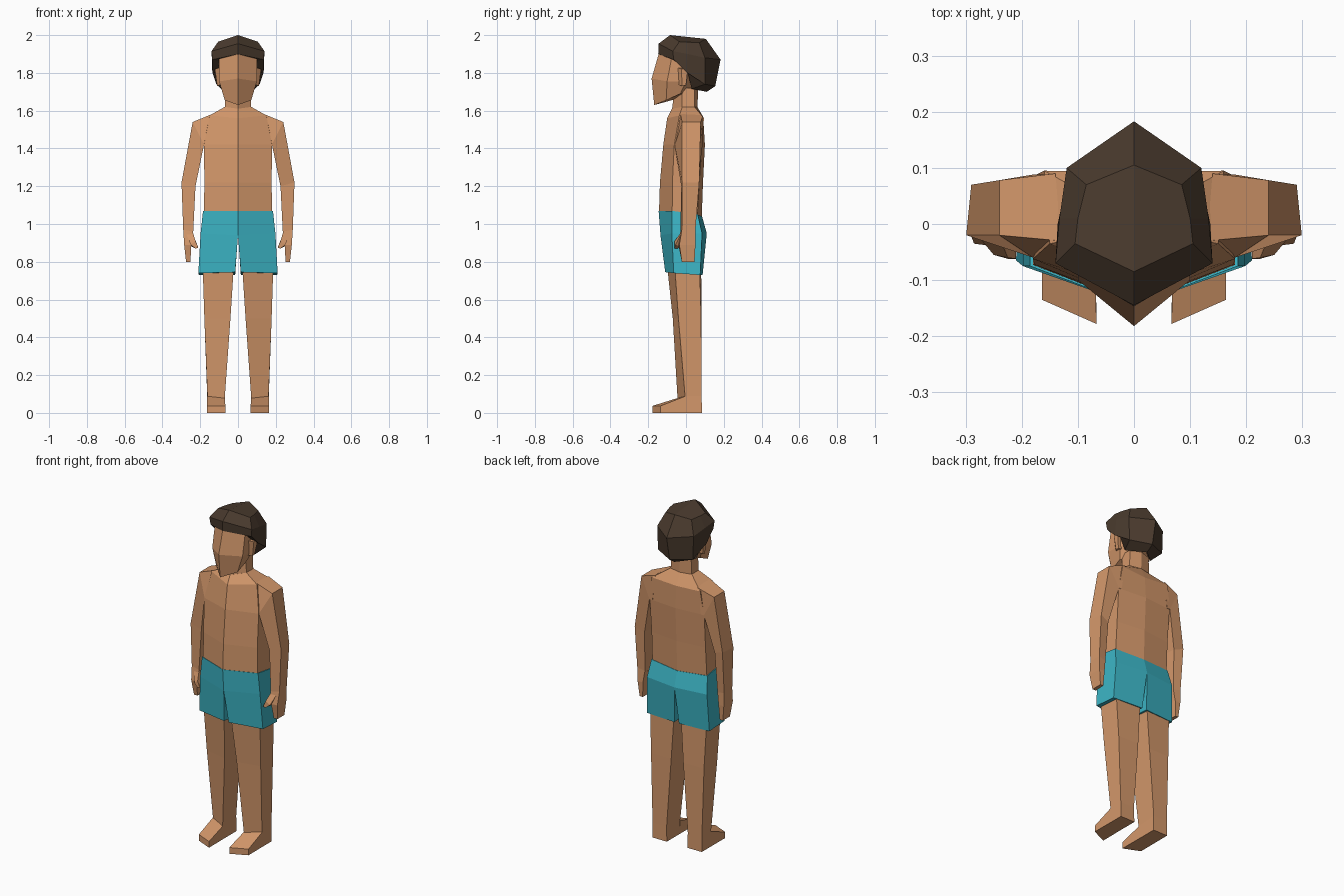
import bpy, bmesh


def material(name, col):
    m = bpy.data.materials.new(name)
    m.diffuse_color = (*col, 1)
    return m


skin = material("skin", (0.65, 0.31, 0.145))
teal = material("teal cloth", (0.045, 0.46, 0.56))
brown = material("dark brown hair", (0.068, 0.043, 0.027))


def loft(name, mat, rings, closed):
    """Skin rings of points on the +x side, cap both ends, mirror to -x.
    closed=False: rings start and end on x=0 and both halves are welded."""
    bm = bmesh.new()
    for s in (1, -1):
        vs = [[bm.verts.new((s * x, y, z)) for x, y, z in r] for r in rings]
        n = len(rings[0])
        for a, b in zip(vs, vs[1:]):
            for i in range(n if closed else n - 1):
                j = (i + 1) % n
                bm.faces.new((a[i], a[j], b[j], b[i]))
        bm.faces.new(vs[0])
        bm.faces.new(vs[-1])
    if not closed:
        bmesh.ops.remove_doubles(bm, verts=bm.verts[:], dist=1e-4)
    bmesh.ops.recalc_face_normals(bm, faces=bm.faces[:])
    me = bpy.data.meshes.new(name)
    bm.to_mesh(me)
    bm.free()
    me.materials.append(mat)
    ob = bpy.data.objects.new(name, me)
    bpy.context.collection.objects.link(ob)


# torso from waist to neck base
loft("torso", skin, [
    [(0, -.143, 1.06), (.18, -.073, 1.06), (.18, .06, 1.04), (0, .083, 1.03)],
    [(0, -.138, 1.22), (.178, -.072, 1.22), (.178, .07, 1.22), (0, .09, 1.22)],
    [(0, -.12, 1.42), (.18, -.062, 1.42), (.18, .085, 1.42), (0, .10, 1.42)],
    [(0, -.10, 1.56), (.15, -.035, 1.575), (.16, .095, 1.56), (0, .092, 1.55)],
    [(0, -.075, 1.61), (.07, -.02, 1.62), (.07, .045, 1.62), (0, .06, 1.62)],
], False)

# neck
loft("neck", skin, [
    [(0, -.075, 1.60), (.07, -.02, 1.61), (.07, .045, 1.61), (0, .06, 1.61)],
    [(0, -.06, 1.72), (.065, -.02, 1.72), (.065, .045, 1.72), (0, .065, 1.72)],
], False)

# arms with hands
loft("arms", skin, [
    [(.13, -.03, 1.585), (.14, .09, 1.575), (.16, .088, 1.42), (.16, -.06, 1.42)],
    [(.24, -.02, 1.54), (.24, .078, 1.54), (.18, .088, 1.42), (.18, -.06, 1.42)],
    [(.299, -.02, 1.22), (.29, .07, 1.22), (.232, .06, 1.2), (.225, -.025, 1.2)],
    [(.29, -.022, .97), (.287, .05, .97), (.24, .045, .96), (.237, -.03, .96)],
    [(.285, -.035, .89), (.285, .05, .89), (.25, .05, .89), (.247, -.04, .89)],
    [(.275, -.022, .80), (.275, .045, .80), (.255, .045, .80), (.252, -.022, .80)],
], True)
loft("thumbs", skin, [
    [(.275, -.025, .95), (.27, .02, .95), (.24, .02, .95), (.237, -.03, .95)],
    [(.25, -.055, .89), (.245, -.03, .88), (.222, -.03, .905), (.225, -.06, .91)],
    [(.225, -.062, .87), (.225, -.045, .87), (.21, -.045, .875), (.21, -.062, .875)],
], True)

# shorts: two halves meeting at the centre and parting below the crotch
loft("shorts", teal, [
    [(0, -.145, 1.07), (.185, -.075, 1.07), (.185, .062, 1.05), (0, .085, 1.04)],
    [(0, -.135, .94), (.198, -.075, .95), (.198, .085, .95), (0, .11, .95)],
    [(.015, -.11, .745), (.21, -.065, .74), (.207, .075, .73), (.015, .088, .73)],
], True)

# legs
loft("legs", skin, [
    [(.022, -.10, .78), (.187, -.06, .78), (.187, .072, .78), (.022, .08, .78)],
    [(.04, -.07, .5), (.178, -.04, .5), (.175, .08, .5), (.04, .083, .5)],
    [(.07, -.045, .08), (.162, -.005, .09), (.163, .083, .09), (.07, .083, .09)],
    [(.068, -.045, 0), (.163, -.005, 0), (.163, .084, 0), (.068, .084, 0)],
], True)

# feet, running forward from the ankle
loft("feet", skin, [
    [(.067, -.178, 0), (.164, -.135, 0), (.164, -.135, .037), (.067, -.178, .037)],
    [(.068, -.04, 0), (.163, .0, 0), (.163, .0, .09), (.069, -.04, .08)],
], True)

# head and ears
loft("head", skin, [
    [(0, -.168, 1.63), (.07, -.105, 1.655), (.075, -.03, 1.69), (0, .05, 1.69)],
    [(0, -.182, 1.77), (.1, -.10, 1.755), (.1, 0, 1.755), (0, .08, 1.755)],
    [(0, -.142, 1.91), (.1, -.072, 1.90), (.1, .03, 1.9), (0, .1, 1.9)],
], False)
loft("ears", skin, [
    [(.09, -.045, 1.74), (.11, -.02, 1.73), (.11, .0, 1.735), (.09, .0, 1.735)],
    [(.09, -.05, 1.83), (.122, -.025, 1.82), (.125, .01, 1.82), (.09, .01, 1.82)],
], True)

# hair cap with a faceted crown
loft("hair", brown, [
    [(0, -.085, 2), (.105, -.035, 1.965), (.1, .01, 1.963), (.085, .07, 1.96), (0, .105, 1.98)],
    [(0, -.145, 1.955), (.14, -.07, 1.915), (.133, .01, 1.9), (.12, .1, 1.88), (0, .183, 1.87)],
    [(0, -.147, 1.9), (.136, -.065, 1.87), (.136, 0, 1.805), (.115, .1, 1.74), (0, .155, 1.73)],
    [(0, -.12, 1.895), (.105, -.06, 1.865), (.105, .01, 1.8), (.09, .03, 1.715), (0, .11, 1.7)],
], False)
